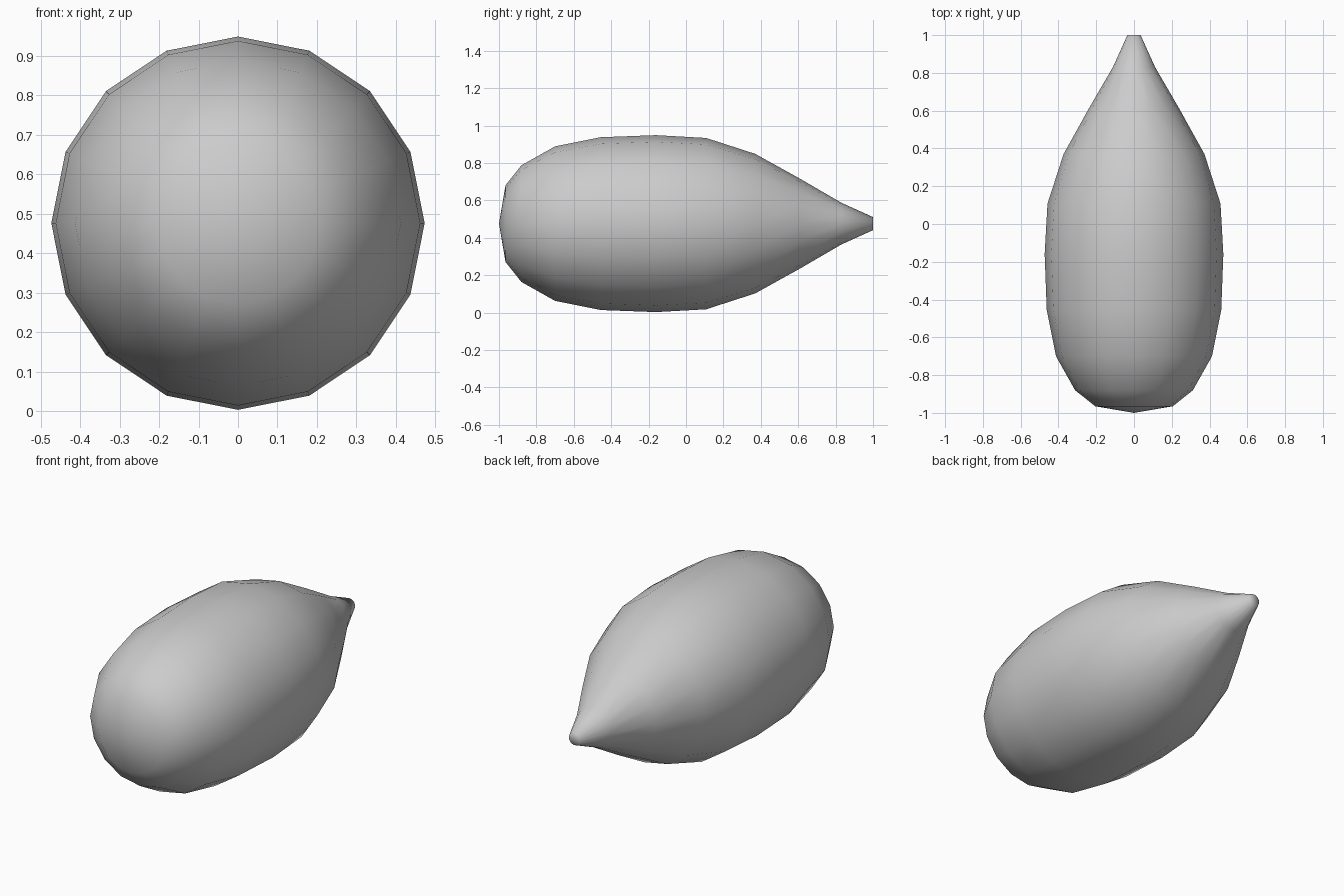
import bpy, bmesh, math

if "Cube" in bpy.data.objects:
    bpy.data.objects.remove(bpy.data.objects["Cube"])

SIDES = 16
AXIS_Z = 0.476
# (y, radius) from the blunt nose to the narrow tip
PROFILE = [(-0.965, 0.205), (-0.88, 0.312), (-0.70, 0.413), (-0.455, 0.462),
           (-0.16, 0.473), (0.108, 0.458), (0.37, 0.373), (0.61, 0.24),
           (0.83, 0.112), (1.0, 0.035)]

bm = bmesh.new()


def ring(y, r):
    return [bm.verts.new((r * math.cos(2 * math.pi * i / SIDES), y,
                          AXIS_Z + r * math.sin(2 * math.pi * i / SIDES)))
            for i in range(SIDES)]


# Body rings joined by quads
rings = [ring(y, r) for y, r in PROFILE]
for a, b in zip(rings, rings[1:]):
    for i in range(SIDES):
        j = (i + 1) % SIDES
        bm.faces.new((a[i], a[j], b[j], b[i]))

# Blunt end: shallow fan to a pole; narrow end: fan to a flat tip
for loop, y in ((rings[0], -1.0), (rings[-1], 1.0)):
    pole = bm.verts.new((0, y, AXIS_Z))
    for i in range(SIDES):
        bm.faces.new((loop[i], loop[(i + 1) % SIDES], pole))

bmesh.ops.recalc_face_normals(bm, faces=bm.faces[:])
for f in bm.faces:
    f.smooth = True

mesh = bpy.data.meshes.new("teardrop_body")
bm.to_mesh(mesh)
bm.free()
bpy.context.collection.objects.link(bpy.data.objects.new("teardrop_body", mesh))
